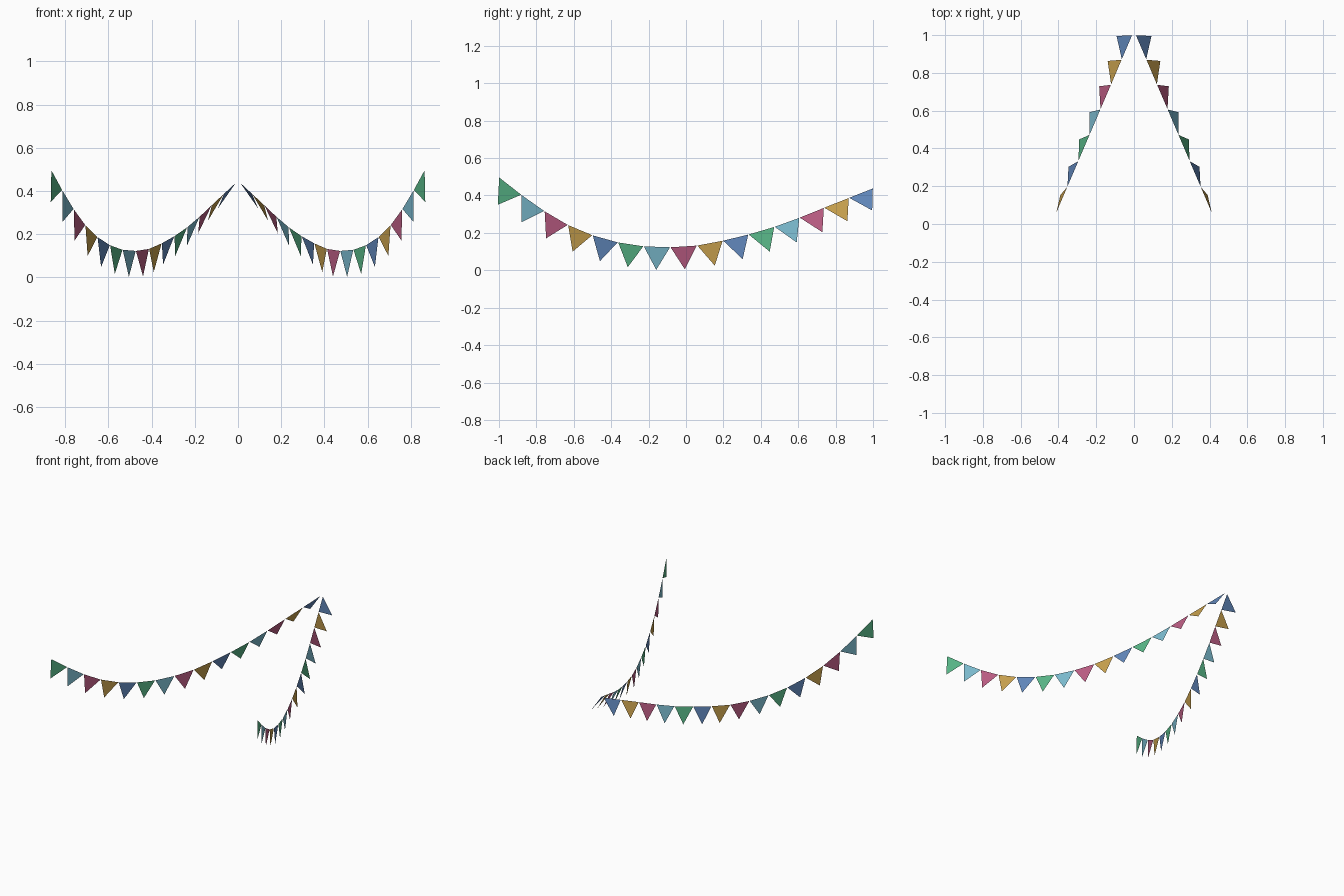
import bpy, math
from mathutils import Vector

if "Cube" in bpy.data.objects:
    bpy.data.objects.remove(bpy.data.objects["Cube"])

# Five repeating flag colours, listed from the front end of each strand
COLOURS = [("green", (0.10, 0.48, 0.25)), ("light_teal", (0.205, 0.51, 0.64)),
           ("magenta", (0.51, 0.112, 0.235)), ("gold", (0.59, 0.36, 0.076)),
           ("blue", (0.122, 0.25, 0.51))]
mats = []
for name, rgb in COLOURS:
    m = bpy.data.materials.new(name)
    m.diffuse_color = (*rgb, 1)
    m.use_nodes = True
    m.node_tree.nodes["Principled BSDF"].inputs["Base Color"].default_value = m.diffuse_color
    mats.append(m)

# Hanging line seen from the side: (y, z) at each joint between flags
LINE = [(-1, .497), (-.88, .403), (-.757, .316), (-.631, .242), (-.5, .187),
        (-.364, .149), (-.227, .128), (-.084, .123), (.059, .132), (.197, .158),
        (.334, .191), (.473, .232), (.607, .281), (.738, .334), (.871, .387), (1, .438)]
# Outward tilt in degrees of the flags nearest the back, the rest hang straight
TILT = {8: 8, 9: 17, 10: 19.5, 11: 22.5, 12: 26, 13: 32, 14: 37}
FLAG_DROP = 0.123
OUT = Vector((2, 0.854, 0)).normalized()   # horizontal direction across the strand


def line_point(y, z):
    return Vector((0.437 - 0.427 * y, y, z))


def bunting(name, side):
    verts, faces = [], []
    for i in range(len(LINE) - 1):
        a, b = line_point(*LINE[i]), line_point(*LINE[i + 1])
        a, b = a.lerp(b, 0.01), b.lerp(a, 0.01)
        down = (b - a).normalized().cross(OUT)
        if down.z > 0:
            down.negate()
        t = math.radians(TILT.get(i, 0))
        tip = (a + b) / 2 + (down * math.cos(t) + OUT * math.sin(t)) * FLAG_DROP
        n = len(verts)
        verts += [(p.x * side, p.y, p.z) for p in (a, tip, b)]
        faces.append((n, n + 1, n + 2) if side > 0 else (n + 2, n + 1, n))
    me = bpy.data.meshes.new(name)
    me.from_pydata(verts, [], faces)
    for m in mats:
        me.materials.append(m)
    for p in me.polygons:
        p.material_index = p.index % len(mats)
    bpy.context.collection.objects.link(bpy.data.objects.new(name, me))


bunting("right_bunting", 1)
bunting("left_bunting", -1)
